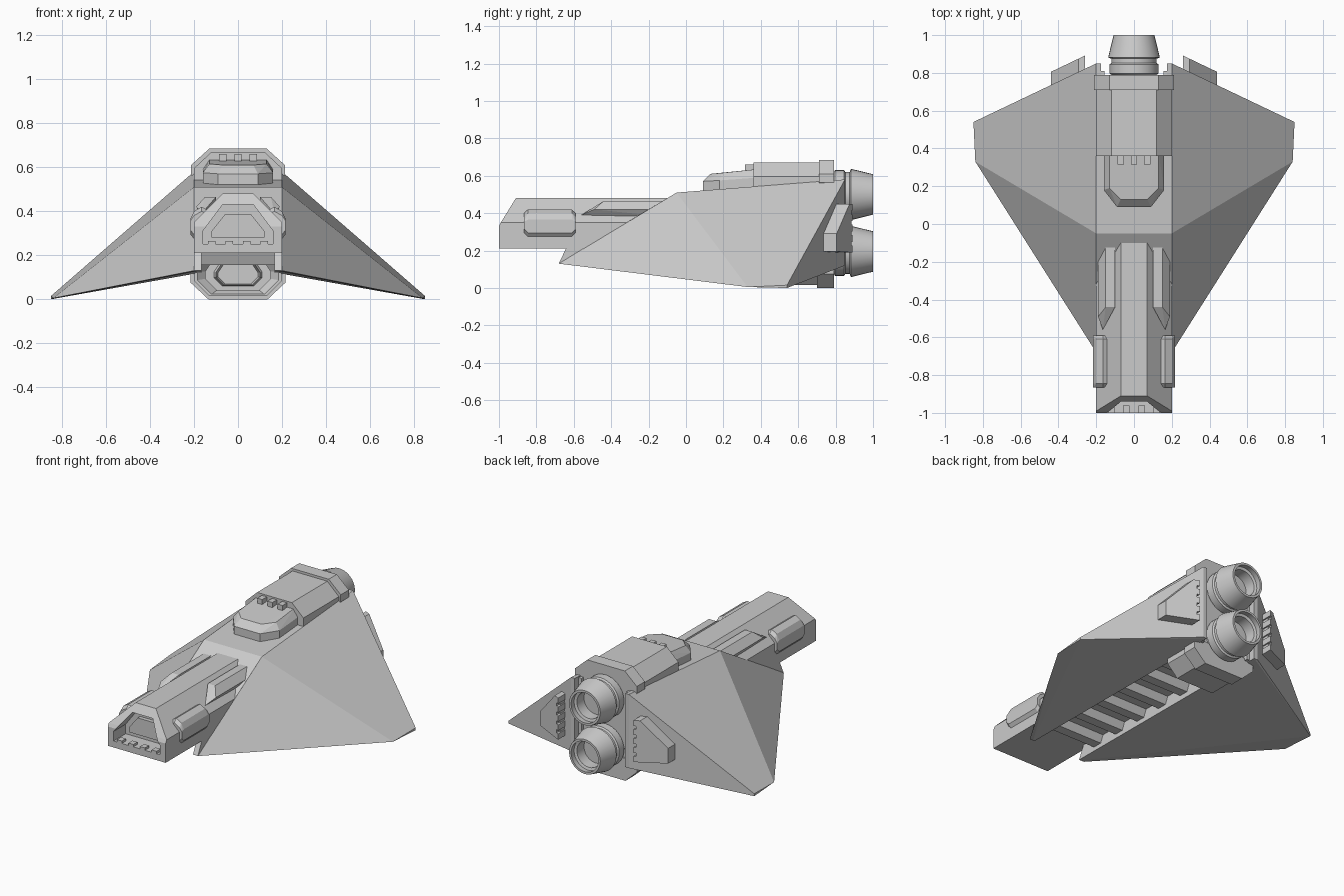
import bpy, bmesh, math

if "Cube" in bpy.data.objects:
    bpy.data.objects.remove(bpy.data.objects["Cube"])


def finish(name, bm):
    bmesh.ops.recalc_face_normals(bm, faces=bm.faces)
    mesh = bpy.data.meshes.new(name)
    bm.to_mesh(mesh)
    bm.free()
    ob = bpy.data.objects.new(name, mesh)
    bpy.context.collection.objects.link(ob)
    return ob


def hull(name, pts):
    """Flat-faced convex solid around the points."""
    bm = bmesh.new()
    vs = [bm.verts.new(p) for p in pts]
    bmesh.ops.convex_hull(bm, input=vs)
    loose = [v for v in bm.verts if not v.link_faces]
    bmesh.ops.delete(bm, geom=loose, context='VERTS')
    bmesh.ops.dissolve_limit(bm, angle_limit=0.01, verts=bm.verts, edges=bm.edges)
    return finish(name, bm)


def both(half):
    return [(s * x, z) for s in (-1, 1) for x, z in half]


def along_y(name, prof, y0, y1):
    return hull(name, [(x, y, z) for y in (y0, y1) for x, z in prof])


def along_x(name, prof, x0, x1):
    return hull(name, [(x, y, z) for x in (x0, x1) for y, z in prof])


def box(name, x, y, z):
    return hull(name, [(a, b, c) for a in x for b in y for c in z])


def loft(name, rings):
    """Skin a row of equal-count rings, capped at both ends."""
    bm = bmesh.new()
    loops = [[bm.verts.new(p) for p in r] for r in rings]
    n = len(loops[0])
    for a, b in zip(loops, loops[1:]):
        for i in range(n):
            bm.faces.new((a[i], a[(i + 1) % n], b[(i + 1) % n], b[i]))
    bm.faces.new(loops[0])
    bm.faces.new(loops[-1])
    return finish(name, bm)


def cut(ob, cutter):
    mod = ob.modifiers.new("cut", 'BOOLEAN')
    mod.object = cutter
    mod.solver = 'EXACT'
    bpy.context.view_layer.objects.active = ob
    bpy.ops.object.modifier_apply(modifier=mod.name)
    bpy.data.objects.remove(cutter)


# central hull wedge
along_x("hull", [(-0.55, 0.21), (-0.05, 0.51), (0.79, 0.575), (0.79, 0.2), (-0.55, 0.2)], -0.2, 0.2)

# neck with raked nose
nose = hull("neck", [(x, y, z) for s in (-1, 1) for x, y, z in (
    (s * 0.2, -1, 0.21), (s * 0.2, -1, 0.33), (s * 0.2, -0.99, 0.35), (s * 0.07, -0.91, 0.48),
    (s * 0.2, 0, 0.21), (s * 0.2, 0, 0.35), (s * 0.07, 0, 0.48))])
cut(nose, along_y("cutter", both([(0.16, 0.25), (0.16, 0.31), (0.07, 0.43)]), -1.1, -0.88))
along_y("nose_inner_panel", both([(0.12, 0.28), (0.12, 0.31), (0.06, 0.385)]), -0.905, -0.87)
for x in (-0.12, -0.04, 0.04, 0.12):
    box("nose_tooth", (x - 0.017, x + 0.017), (-1, -0.96), (0.22, 0.265))

for s in (-1, 1):
    # wing
    root = [(-0.68, 0.13), (-0.55, 0.21), (-0.05, 0.51), (0.85, 0.58), (0.85, 0.12)]
    hull("wing", [(s * x, y, z) for x in (0.175, 0.2) for y, z in root]
         + [(s * 0.84, 0.33, 0.005), (s * 0.85, 0.54, 0.015), (s * 0.85, 0.54, 0.0)])
    # keel wall and tail cheek
    along_x("keel_wall", [(-0.68, 0.13), (-0.64, 0.215), (0.79, 0.215), (0.79, 0.12)], s * 0.165, s * 0.199)
    along_y("tail_cheek", [(s * 0.155, 0.125), (s * 0.19, 0.125), (s * 0.19, 0.57), (s * 0.155, 0.57)], 0.77, 0.81)

    # nose side pod wrapped around the neck corner
    def pod_ring(y, g):
        return [(s * x, y, z) for x, z in (
            (0.18, 0.275 + g), (0.2, 0.275 + g), (0.217, 0.295 + g), (0.217, 0.365 - g / 2),
            (0.2, 0.4 - g), (0.165, 0.42 - g), (0.13, 0.4 - g))]
    hull("nose_side_pod", pod_ring(-0.865, 0.02) + pod_ring(-0.845, 0)
         + pod_ring(-0.61, 0) + pod_ring(-0.59, 0.02))

    # raised strip on the neck shoulder
    hull("neck_strip", [(s * x, y, z) for x, y, z in (
        (0.19, -0.49, 0.42), (0.165, -0.56, 0.39), (0.15, -0.44, 0.465), (0.1, -0.44, 0.465),
        (0.19, -0.15, 0.42), (0.15, -0.1, 0.465), (0.1, -0.1, 0.465),
        (0.165, -0.1, 0.38), (0.1, -0.44, 0.43), (0.1, -0.1, 0.43))])

    # plate on the wing trailing face, with toothed inner edge
    def back(x, d, z):
        return (s * x, 0.85 - 0.477 * (x - 0.2) + d, z)
    hull("tail_plate", [back(x, d, z) for d in (-0.02, 0.07)
                        for x, z in ((0.275, 0.19), (0.275, 0.45), (0.295, 0.45), (0.44, 0.29), (0.44, 0.195))])
    for i in range(5):
        z = 0.19 + i * 0.056
        hull("tail_plate_tooth", [back(x, d, c) for x in (0.26, 0.28) for d in (-0.02, 0.07)
                                  for c in (z, z + 0.036)])
    box("tail_plate_backing", sorted((s * 0.268, s * 0.28)), (0.8, 0.86), (0.19, 0.45))

# belly ribs
for i in range(6):
    y = -0.52 + i * 0.19
    hull("belly_rib", [(sx * x, y + dy, z) for sx in (-1, 1) for x, dy, z in (
        (0.18, -0.055, 0.21), (0.18, 0.055, 0.21), (0.17, -0.03, 0.155), (0.17, 0.03, 0.155))])

# upper engine housing and collar
along_y("upper_housing", both([(0.12, 0.67), (0.2, 0.595), (0.2, 0.5)]), 0.36, 0.78)
along_y("upper_collar", both([(0.13, 0.685), (0.213, 0.61), (0.213, 0.565), (0.19, 0.54)]), 0.71, 0.79)

# cockpit dome with three studs
hull("cockpit", [(s * x, y, z) for s in (-1, 1) for x, y, z in (
    (0.16, 0.38, 0.5), (0.16, 0.18, 0.5), (0.09, 0.09, 0.5),
    (0.16, 0.38, 0.59), (0.16, 0.18, 0.575), (0.09, 0.09, 0.57),
    (0.13, 0.38, 0.635), (0.13, 0.19, 0.615), (0.07, 0.13, 0.61))])
for x in (-0.07, 0, 0.07):
    box("cockpit_stud", (x - 0.017, x + 0.017), (0.315, 0.37), (0.6, 0.66))


# lower intake pod and collar
def hexagon(k, y):
    return [(x * k, y, 0.115 + z * k) for x, z in (
        (-0.2, 0.015), (-0.2, -0.03), (-0.13, -0.1), (0.13, -0.1),
        (0.2, -0.03), (0.2, 0.015), (0.15, 0.09), (-0.15, 0.09))]


loft("intake_pod", [hexagon(k, y) for k, y in (
    (1, 0.78), (1, 0.535), (0.92, 0.535), (0.74, 0.57), (0.74, 0.6), (0.55, 0.6), (0.5, 0.58), (0.45, 0.62))])
along_y("lower_collar", both([(0.135, 0.0), (0.215, 0.075), (0.215, 0.12), (0.19, 0.14)]), 0.70, 0.79)

# engine nozzles
NOZZLE = [(0.12, 0.75), (0.12, 0.79), (0.13, 0.797), (0.13, 0.845), (0.12, 0.852), (0.12, 0.875),
          (0.137, 0.882), (0.108, 1.0), (0.094, 1.0), (0.098, 0.965), (0.082, 0.96), (0.082, 0.89)]
for name, zc in (("upper_engine", 0.5), ("lower_engine", 0.195)):
    ob = loft(name, [[(r * math.cos(i * math.tau / 32), y, zc + r * math.sin(i * math.tau / 32))
                      for i in range(32)] for r, y in NOZZLE])
    bpy.ops.object.select_all(action='DESELECT')
    ob.select_set(True)
    bpy.context.view_layer.objects.active = ob
    bpy.ops.object.shade_smooth_by_angle(angle=math.radians(30))
